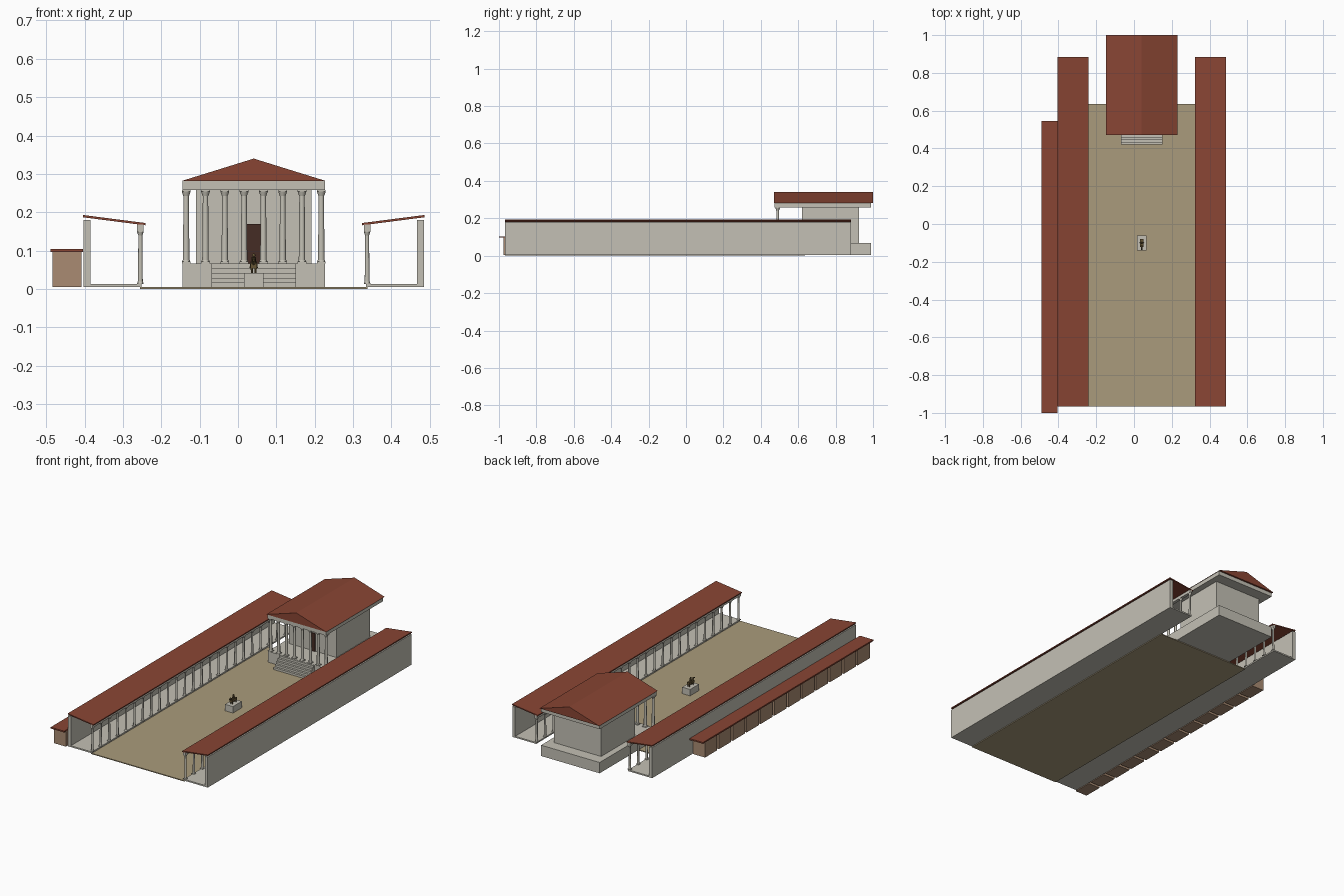
import bpy, bmesh, math
from mathutils import Matrix, Vector

if "Cube" in bpy.data.objects:
    bpy.data.objects.remove(bpy.data.objects["Cube"])

CX = 0.041  # symmetry axis of the temple court


def material(name, rgb):
    m = bpy.data.materials.new(name)
    m.diffuse_color = (*rgb, 1)
    m.use_nodes = True
    m.node_tree.nodes["Principled BSDF"].inputs["Base Color"].default_value = m.diffuse_color
    return m


STONE = material("stone", (0.55, 0.53, 0.46))
TILE = material("roof_tile", (0.25, 0.06, 0.034))
EARTH = material("court_paving", (0.40, 0.33, 0.20))
BRICK = material("brick", (0.40, 0.26, 0.17))
WOOD = material("dark_wood", (0.06, 0.025, 0.018))
BRONZE = material("bronze", (0.13, 0.09, 0.035))


def finish(name, bm, mat, smooth=False):
    bmesh.ops.recalc_face_normals(bm, faces=bm.faces)
    me = bpy.data.meshes.new(name)
    bm.to_mesh(me)
    bm.free()
    me.materials.append(mat)
    ob = bpy.data.objects.new(name, me)
    bpy.context.collection.objects.link(ob)
    if smooth:
        bpy.ops.object.select_all(action='DESELECT')
        ob.select_set(True)
        bpy.context.view_layer.objects.active = ob
        bpy.ops.object.shade_smooth_by_angle(angle=math.radians(40))
    return ob


def add_box(bm, x0, x1, y0, y1, z0, z1):
    mat = Matrix.Translation(((x0 + x1) / 2, (y0 + y1) / 2, (z0 + z1) / 2)) @ \
        Matrix.Diagonal((abs(x1 - x0), abs(y1 - y0), abs(z1 - z0), 1))
    bmesh.ops.create_cube(bm, size=1, matrix=mat)


def box(name, mat, *dims):
    bm = bmesh.new()
    add_box(bm, *dims)
    return finish(name, bm, mat)


def add_cone(bm, p, q, r0, r1, seg=12):
    p, q = Vector(p), Vector(q)
    rot = (q - p).to_track_quat('Z', 'Y').to_matrix().to_4x4()
    bmesh.ops.create_cone(bm, cap_ends=True, segments=seg, radius1=r0, radius2=r1,
                          depth=(q - p).length, matrix=Matrix.Translation((p + q) / 2) @ rot)


def prism(name, mat, profile, y0, y1):
    # XZ outline extruded along y
    bm = bmesh.new()
    f = bm.faces.new([bm.verts.new((x, y0, z)) for x, z in profile])
    ext = bmesh.ops.extrude_face_region(bm, geom=[f])
    bmesh.ops.translate(bm, vec=(0, y1 - y0, 0),
                        verts=[v for v in ext['geom'] if isinstance(v, bmesh.types.BMVert)])
    return finish(name, bm, mat)


def add_column(bm, x, y, z0, z1, r):
    # plinth, torus, tapered shaft, flared capital, abacus
    w = r * 1.35
    add_box(bm, x - w, x + w, y - w, y + w, z0, z0 + r * 0.5)
    add_cone(bm, (x, y, z0 + r * 0.5), (x, y, z0 + r), r * 1.25, r * 1.1)
    add_cone(bm, (x, y, z0 + r), (x, y, z1 - r * 1.9), r, r * 0.82)
    add_cone(bm, (x, y, z1 - r * 1.9), (x, y, z1 - r * 0.5), r * 0.85, r * 1.35)
    add_box(bm, x - w, x + w, y - w, y + w, z1 - r * 0.5, z1)


# Court paving
box("court_floor", EARTH, CX - 0.296, CX + 0.296, -0.967, 0.635, 0, 0.005)

# Two mirrored porticoes
Y0, Y1, N = -0.967, 0.883, 25
for side, s in (("left", -1), ("right", 1)):
    box(side + "_portico_floor", STONE, CX + s * 0.292, CX + s * 0.444, Y0, Y1, 0.005, 0.013)
    box(side + "_portico_wall", STONE, CX + s * 0.425, CX + s * 0.444, Y0, Y1, 0.013, 0.18)
    box(side + "_portico_beam", STONE, CX + s * 0.287, CX + s * 0.304, Y0, Y1, 0.152, 0.168)
    prism(side + "_portico_roof", TILE,
          [(CX + s * x, z) for x, z in
           ((0.282, 0.166), (0.445, 0.187), (0.445, 0.193), (0.282, 0.172))], Y0, Y1)
    bm = bmesh.new()
    for i in range(N):
        y = Y0 + 0.01 + i * (Y1 - Y0 - 0.02) / (N - 1)
        add_column(bm, CX + s * 0.2955, y, 0.013, 0.152, 0.0063)
    finish(side + "_portico_columns", bm, STONE, True)

# Row of shops behind the left portico
bm = bmesh.new()
pitch = 1.51 / 12
for i in range(12):
    y = -0.985 + i * pitch
    add_box(bm, -0.483, -0.408, y + 0.008, y + pitch - 0.008, 0.005, 0.096)
finish("shops", bm, BRICK)
box("shop_roof", TILE, -0.489, -0.404, -1.0, 0.545, 0.096, 0.104)

# Temple podium and front stairs
box("podium", STONE, CX - 0.186, CX + 0.186, 0.478, 0.99, 0.005, 0.067)
bm = bmesh.new()
for i in range(5):
    add_box(bm, CX - 0.11, CX + 0.11, 0.42 + i * 0.0125, 0.482,
            0.005 + i * 0.0122, 0.005 + (i + 1) * 0.0122)
finish("temple_steps", bm, STONE)

# Cella and door
box("cella", STONE, CX - 0.15, CX + 0.15, 0.62, 0.925, 0.067, 0.258)
box("temple_door", WOOD, CX - 0.018, CX + 0.018, 0.615, 0.625, 0.067, 0.17)

# Front colonnade
bm = bmesh.new()
for i in range(8):
    add_column(bm, CX + (i - 3.5) * 0.0503, 0.49, 0.067, 0.258, 0.0085)
finish("temple_columns", bm, STONE, True)

# Entablature and gable roof
box("entablature", STONE, CX - 0.186, CX + 0.186, 0.474, 0.99, 0.258, 0.281)
prism("temple_roof", TILE, [(CX - 0.19, 0.281), (CX + 0.19, 0.281), (CX, 0.34)], 0.47, 1.0)

# Rider statue on its pedestal
box("statue_pedestal", STONE, CX - 0.025, CX + 0.025, -0.14, -0.06, 0.005, 0.042)
bm = bmesh.new()
add_box(bm, CX - 0.008, CX + 0.008, -0.122, -0.08, 0.054, 0.068)
for sx in (-1, 1):
    for y in (-0.117, -0.085):
        x = CX + sx * 0.005
        add_cone(bm, (x, y, 0.042), (x, y, 0.056), 0.0025, 0.003, 8)
    add_cone(bm, (CX + sx * 0.009, -0.1, 0.055), (CX + sx * 0.005, -0.1, 0.071), 0.002, 0.003, 8)
add_cone(bm, (CX, -0.115, 0.062), (CX, -0.127, 0.079), 0.006, 0.004, 8)
add_cone(bm, (CX, -0.124, 0.079), (CX, -0.137, 0.074), 0.0045, 0.003, 8)
add_cone(bm, (CX, -0.1, 0.066), (CX, -0.1, 0.084), 0.005, 0.006, 8)
bmesh.ops.create_icosphere(bm, subdivisions=2, radius=0.0045,
                           matrix=Matrix.Translation((CX, -0.1, 0.088)))
finish("rider_statue", bm, BRONZE, True)
